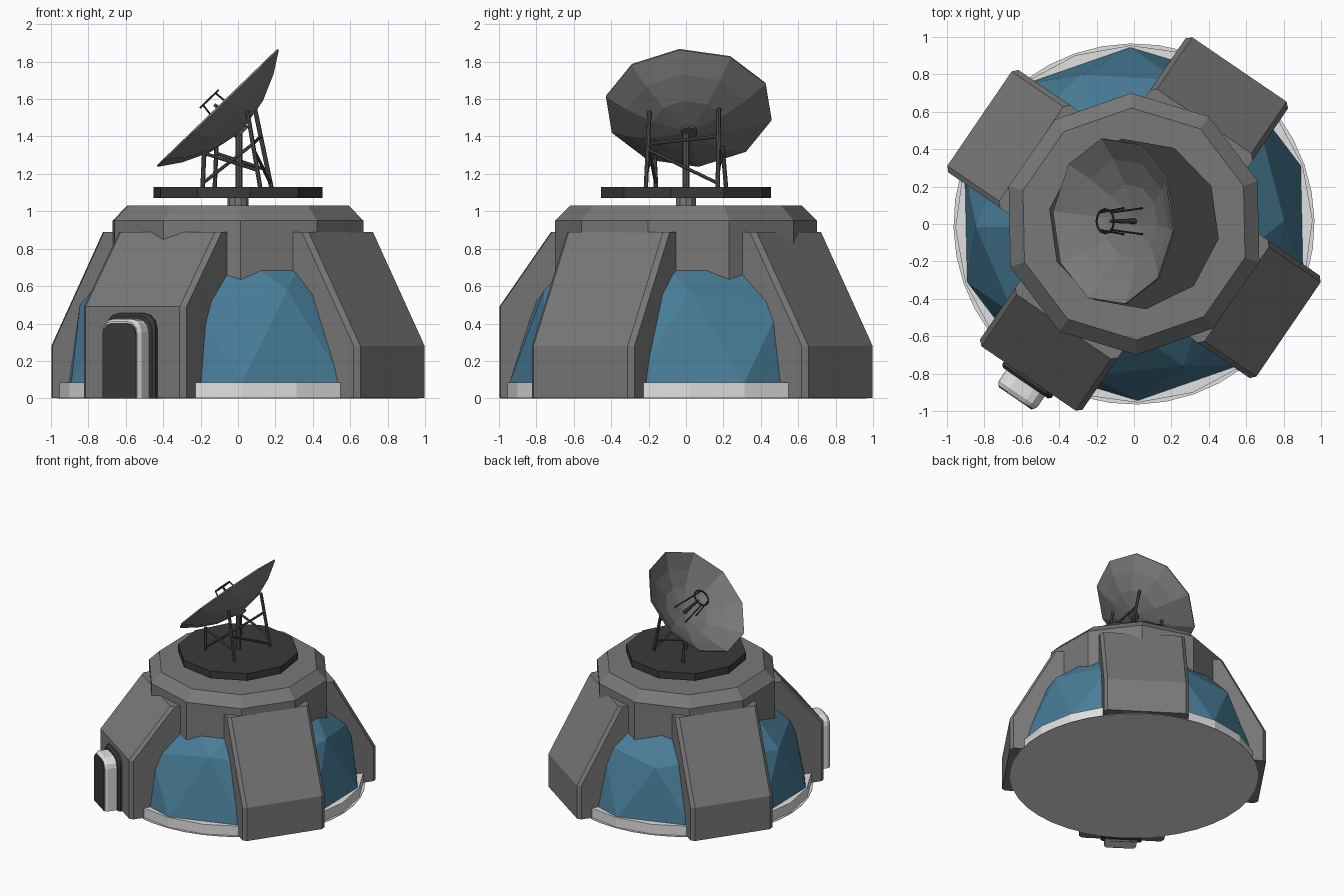
import bpy, bmesh, math
from mathutils import Vector, Matrix

if "Cube" in bpy.data.objects:
    bpy.data.objects.remove(bpy.data.objects["Cube"])

def material(name, r, g, b):
    m = bpy.data.materials.new(name)
    m.diffuse_color = (r, g, b, 1)
    m.use_nodes = True
    m.node_tree.nodes["Principled BSDF"].inputs["Base Color"].default_value = m.diffuse_color
    return m

GREY = material("wall grey", 0.19, 0.19, 0.19)
DARK = material("dark grey", 0.042, 0.042, 0.042)
STEEL = material("strut grey", 0.09, 0.09, 0.09)
LIGHT = material("light grey", 0.75, 0.75, 0.75)
BLUE = material("glass blue", 0.065, 0.205, 0.315)
ANG = math.radians(55.7)      # direction of the first buttress
TWIST = math.radians(91.2)    # facet direction shared by dome and collar

def finish(name, bm, mat, matrix=None):
    bmesh.ops.recalc_face_normals(bm, faces=bm.faces)
    me = bpy.data.meshes.new(name)
    bm.to_mesh(me)
    bm.free()
    me.materials.append(mat)
    ob = bpy.data.objects.new(name, me)
    if matrix is not None:
        ob.matrix_world = matrix
    bpy.context.collection.objects.link(ob)
    return ob

def loft(name, rings, mat, matrix=None):
    """Join closed rings of points and cap both ends."""
    bm = bmesh.new()
    vs = [[bm.verts.new(p) for p in ring] for ring in rings]
    n = len(vs[0])
    for a, b in zip(vs, vs[1:]):
        for i in range(n):
            j = (i + 1) % n
            bm.faces.new((a[i], a[j], b[j], b[i]))
    bm.faces.new(vs[0])
    bm.faces.new(vs[-1])
    return finish(name, bm, mat, matrix)

def lathe(name, profile, n, phase, mat, matrix=None):
    rings = [[(r * math.cos(phase + 2 * math.pi * i / n),
               r * math.sin(phase + 2 * math.pi * i / n), z) for i in range(n)]
             for r, z in profile]
    return loft(name, rings, mat, matrix)

def bar(name, a, b, r, mat, r2=None):
    a, b = Vector(a), Vector(b)
    d = b - a
    m = Matrix.Translation(a) @ d.to_track_quat('Z', 'Y').to_matrix().to_4x4()
    return lathe(name, [(r, 0), (r2 or r, d.length)], 8, 0, mat, m)

# round floor plate and pale rim around the glass
lathe("floor", [(0.965, 0), (0.965, 0.004)], 40, TWIST, LIGHT)
lathe("base_ring", [(0.955, 0.003), (0.955, 0.085)], 20, TWIST, LIGHT)

# glass dome: upper half of a faceted sphere
bm = bmesh.new()
bmesh.ops.create_icosphere(bm, subdivisions=2, radius=0.945)
bmesh.ops.delete(bm, geom=[v for v in bm.verts if v.co.z < -0.01], context='VERTS')
finish("glass_dome", bm, BLUE,
       Matrix.Translation((0, 0, 0.08)) @ Matrix.Rotation(math.radians(37.2), 4, 'Z'))

# collar on top of the dome
lathe("collar", [(0.70, 0.5), (0.70, 0.95), (0.62, 1.03)], 10, TWIST, GREY)

# four buttresses; the one with the door has a taller upright face
for k in range(4):
    kink = 0.49 if k == 2 else 0.28
    prof = [(0.3, 0.003), (1.0, 0.003), (1.0, kink), (0.665, 0.89), (0.3, 0.89)]
    rings = [[(r - inset if r > 0.5 else r, w, z) for r, z in prof]
             for w, inset in ((-0.332, 0.025), (-0.305, 0), (0.305, 0), (0.332, 0.025))]
    loft("door_buttress" if k == 2 else f"buttress_{k + 1}", rings, GREY,
         Matrix.Rotation(ANG + k * math.pi / 2, 4, 'Z'))

# doorway: arched slabs stacked outwards
def arch(r, hw, h, rad):
    pts = [(r, -hw, 0), (r, hw, 0)]
    for side, start in ((1, 0), (-1, 90)):
        for s in range(4):
            t = math.radians(start + 30 * s)
            # the left corner mirrors the right one in reverse order
            a = t if side == 1 else math.pi - t
            pts.append((r, side * (hw - rad + rad * math.cos(a)), h - rad + rad * math.sin(a)))
    return pts

door_dir = Matrix.Rotation(ANG + math.pi, 4, 'Z')
loft("door_surround", [arch(0.95, 0.16, 0.455, 0.08), arch(1.015, 0.16, 0.455, 0.08),
                       arch(1.03, 0.145, 0.44, 0.07)], DARK, door_dir)
loft("door_frame", [arch(1.0, 0.125, 0.425, 0.07), arch(1.10, 0.125, 0.425, 0.07),
                    arch(1.122, 0.113, 0.41, 0.06)], LIGHT, door_dir)
loft("door_panel", [arch(1.12, 0.108, 0.402, 0.056), arch(1.128, 0.108, 0.402, 0.056)],
     DARK, door_dir)

# turntable under the antenna
lathe("turntable_stem", [(0.055, 1.02), (0.055, 1.08)], 10, 0, GREY)
lathe("turntable", [(0.46, 1.07), (0.46, 1.13)], 10, math.radians(-10), DARK)

# dish: a tilted faceted bowl with thin walls
RIM = 0.4525
tilt = Matrix.Translation((-0.105, 0.015, 1.55)) @ Matrix.Rotation(math.radians(-44), 4, 'Y')
radii = [0.03, 0.2, 0.34, RIM]
def depth(r):
    return -0.17 * (1 - (r / RIM) ** 2)
outer = [(r, depth(r)) for r in radii]
inner = [(r * 0.995, depth(r) + 0.01) for r in reversed(radii)]
lathe("dish", outer + inner, 10, math.radians(-6.5), GREY, tilt)
lathe("dish_hub", [(0.045, -0.185), (0.045, -0.16)], 10, 0, STEEL, tilt)

# feed in front of the dish: ring, rod and struts
bpy.ops.mesh.primitive_torus_add(major_radius=0.065, minor_radius=0.006,
                                 major_segments=12, minor_segments=6)
ring = bpy.context.object
ring.name = "feed_ring"
ring.matrix_world = tilt @ Matrix.Translation((0, 0, 0.07))
ring.data.materials.append(DARK)
bar("feed_rod", tilt @ Vector((0, 0, -0.165)), tilt @ Vector((0, 0, 0.03)), 0.015, STEEL, 0.009)
for i in range(4):
    c, s = math.cos(math.pi / 4 + i * math.pi / 2), math.sin(math.pi / 4 + i * math.pi / 2)
    bar(f"feed_strut_{i + 1}", tilt @ Vector((0.1 * c, 0.1 * s, -0.155)),
        tilt @ Vector((0.065 * c, 0.065 * s, 0.072)), 0.005, DARK)

# support frame: post, four legs and braces
bar("post", (0.005, 0, 1.12), (0.005, 0, 1.42), 0.019, STEEL)
legs = {
    "front_left": ((-0.19, -0.16, 1.12), (-0.18, -0.17, 1.325)),
    "front_right": ((-0.125, 0.215, 1.12), (-0.115, 0.195, 1.35)),
    "back_right": ((0.18, 0.17, 1.12), (0.09, 0.175, 1.55)),
    "back_left": ((0.12, -0.215, 1.12), (0.05, -0.195, 1.535)),
}
for name, (a, b) in legs.items():
    bar(name + "_leg", a, b, 0.012, STEEL)

def on_leg(name, z):
    a, b = (Vector(p) for p in legs[name])
    return a.lerp(b, (z - a.z) / (b.z - a.z))

braces = [("front_left", 1.31, "back_left", 1.22), ("front_right", 1.31, "back_right", 1.22),
          ("back_left", 1.36, "back_right", 1.40), ("back_left", 1.33, "back_right", 1.15),
          ("front_left", 1.15, "back_left", 1.36)]
for i, (n1, z1, n2, z2) in enumerate(braces):
    bar(f"brace_{i + 1}", on_leg(n1, z1), on_leg(n2, z2), 0.009, STEEL)
